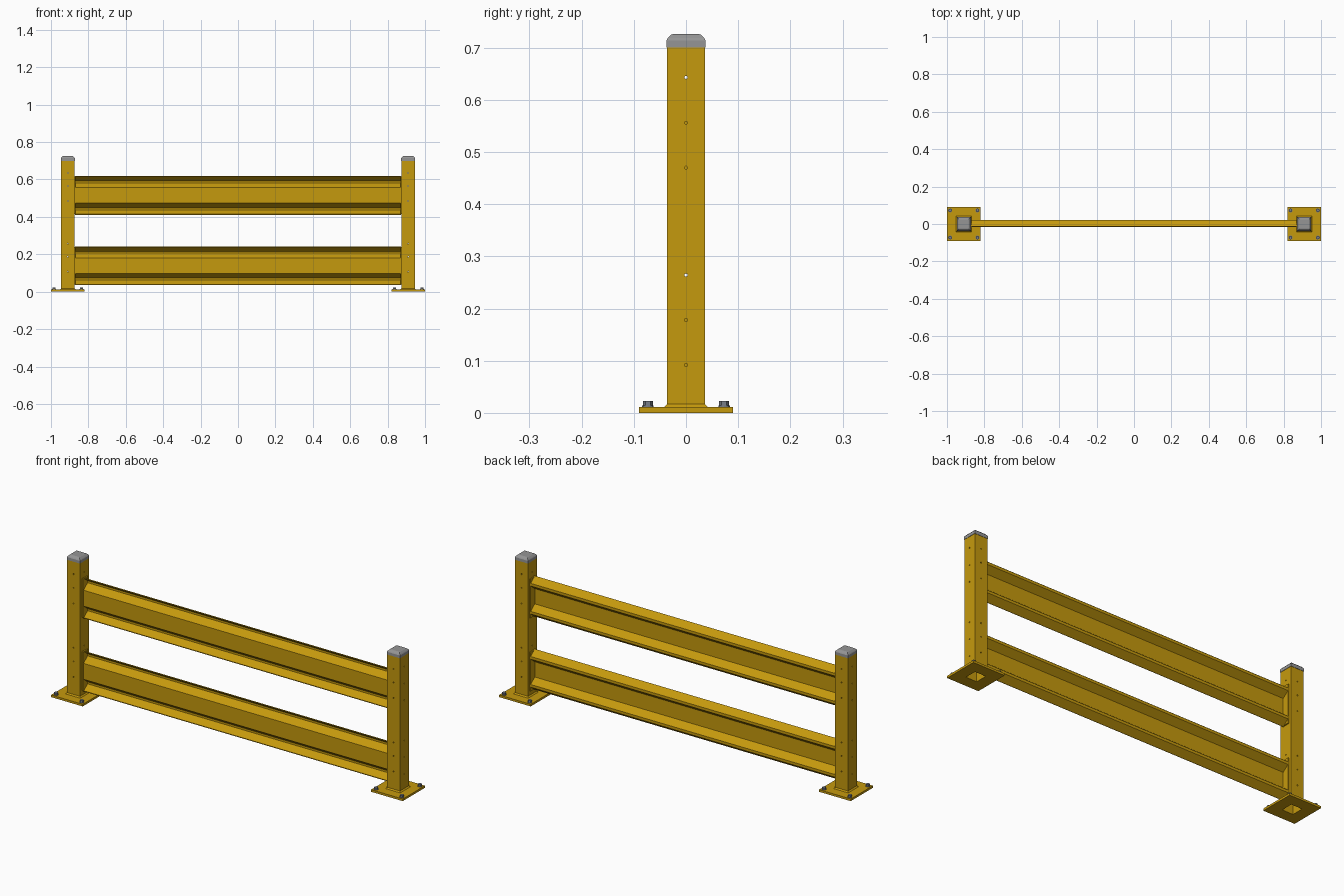
import bpy, bmesh, math
from mathutils import Matrix, Vector

cube = bpy.data.objects.get("Cube")
if cube:
    bpy.data.objects.remove(cube, do_unlink=True)


def material(name, rgb):
    m = bpy.data.materials.new(name)
    m.use_nodes = True
    m.diffuse_color = (*rgb, 1)
    m.node_tree.nodes["Principled BSDF"].inputs["Base Color"].default_value = (*rgb, 1)
    return m


YELLOW = material("safety yellow", (0.56, 0.32, 0.004))
GREY = material("cap grey", (0.30, 0.30, 0.30))
STEEL = material("bolt steel", (0.19, 0.21, 0.25))


def add(name, bm, mat):
    bmesh.ops.recalc_face_normals(bm, faces=bm.faces)
    me = bpy.data.meshes.new(name)
    bm.to_mesh(me)
    bm.free()
    me.materials.append(mat)
    ob = bpy.data.objects.new(name, me)
    bpy.context.collection.objects.link(ob)
    return ob


def square_loft(name, x, rings, mat, closed=False):
    """Stack square rings (half width, height); closed joins last to first."""
    bm = bmesh.new()
    loops = [[bm.verts.new((x + sx * h, sy * h, z))
              for sx, sy in ((-1, -1), (1, -1), (1, 1), (-1, 1))] for h, z in rings]
    pairs = list(zip(loops, loops[1:]))
    if closed:
        pairs.append((loops[-1], loops[0]))
    else:
        bm.faces.new(loops[0])
        bm.faces.new(loops[-1])
    for a, b in pairs:
        for i in range(4):
            j = (i + 1) % 4
            bm.faces.new((a[i], a[j], b[j], b[i]))
    return add(name, bm, mat)


def cylinders(name, spots, radius, depth, axis, mat, sides=12):
    """Several equal cylinders centred on the spots, along one axis."""
    bm = bmesh.new()
    turn = Vector((0, 0, 1)).rotation_difference(Vector(axis)).to_matrix().to_4x4()
    for p in spots:
        bmesh.ops.create_cone(bm, cap_ends=True, segments=sides, radius1=radius,
                              radius2=radius, depth=depth,
                              matrix=Matrix.Translation(p) @ turn)
    return add(name, bm, mat)


def box(name, centre, size, mat):
    bm = bmesh.new()
    bmesh.ops.create_cube(bm, size=1, matrix=Matrix.Translation(centre)
                          @ Matrix.Diagonal((*size, 1)))
    return add(name, bm, mat)


POST_X, POST_HALF, INNER = 0.91, 0.036, 0.031
SIDE_HOLES = (0.092, 0.178, 0.264, 0.470, 0.556, 0.643)
FRONT_HOLES = (0.107, 0.187, 0.257, 0.485, 0.565, 0.635)
RAIL_CENTRES = (0.139, 0.515)

for side, s in (("left", 1), ("right", -1)):
    x = s * POST_X
    # hollow post with drilled holes
    post = square_loft(side + "_post", x, ((POST_HALF, 0.008), (POST_HALF, 0.702),
                       (INNER, 0.702), (INNER, 0.008)), YELLOW, True)
    for label, heights, axis in (("side", SIDE_HOLES, (1, 0, 0)),
                                 ("front", FRONT_HOLES, (0, 1, 0))):
        drill = cylinders(f"{side}_{label}_drill", [(x, 0, z) for z in heights],
                          0.003, 0.2, axis, YELLOW)
        drill.hide_render = True
        drill.hide_viewport = True
        mod = post.modifiers.new(label + " holes", "BOOLEAN")
        mod.object = drill
        mod.solver = "EXACT"
    # weld, base plate with opening, cap
    square_loft(side + "_weld", x, ((0.042, 0.011), (POST_HALF, 0.017),
                (0.034, 0.017), (0.034, 0.011)), YELLOW, True)
    square_loft(side + "_base_plate", x, ((0.09, 0), (0.09, 0.011),
                (INNER, 0.011), (INNER, 0)), YELLOW, True)
    square_loft(side + "_cap", x, ((0.0375, 0.70), (0.0375, 0.714),
                (0.035, 0.718), (0.028, 0.725), (0.025, 0.726)), GREY)
    # anchor bolts with washers
    spots = [(x + dx, dy, 0) for dx in (-0.073, 0.073) for dy in (-0.073, 0.073)]
    for label, r, z, d, n in (("washers", 0.011, 0.0125, 0.003, 16),
                              ("bolt_heads", 0.0095, 0.018, 0.009, 6)):
        cylinders(f"{side}_{label}", [(px, py, z) for px, py, _ in spots],
                  r, d, (0, 0, 1), STEEL, n)
    # end brackets holding the rails
    for level, zc in zip(("lower", "upper"), RAIL_CENTRES):
        box(f"{side}_{level}_bracket", (s * 0.871, 0.002, zc), (0.006, 0.04, 0.2), YELLOW)

# corrugated rails: half profile (y, height from centre), mirrored about the middle
HALF = ((-0.014, 0.102), (-0.010, 0.101), (0.020, 0.078), (0.020, 0.066), (-0.013, 0.040))
PROFILE = HALF + tuple((y, -z) for y, z in reversed(HALF))
for level, zc in zip(("lower", "upper"), RAIL_CENTRES):
    bm = bmesh.new()
    ends = [[bm.verts.new((x, y, zc + z)) for y, z in PROFILE] for x in (-0.872, 0.872)]
    a, b = ends
    for i in range(len(PROFILE) - 1):
        bm.faces.new((a[i], a[i + 1], b[i + 1], b[i]))
    rail = add(level + "_rail", bm, YELLOW)
    sheet = rail.modifiers.new("sheet", "SOLIDIFY")
    sheet.thickness = 0.004
    sheet.offset = 0
